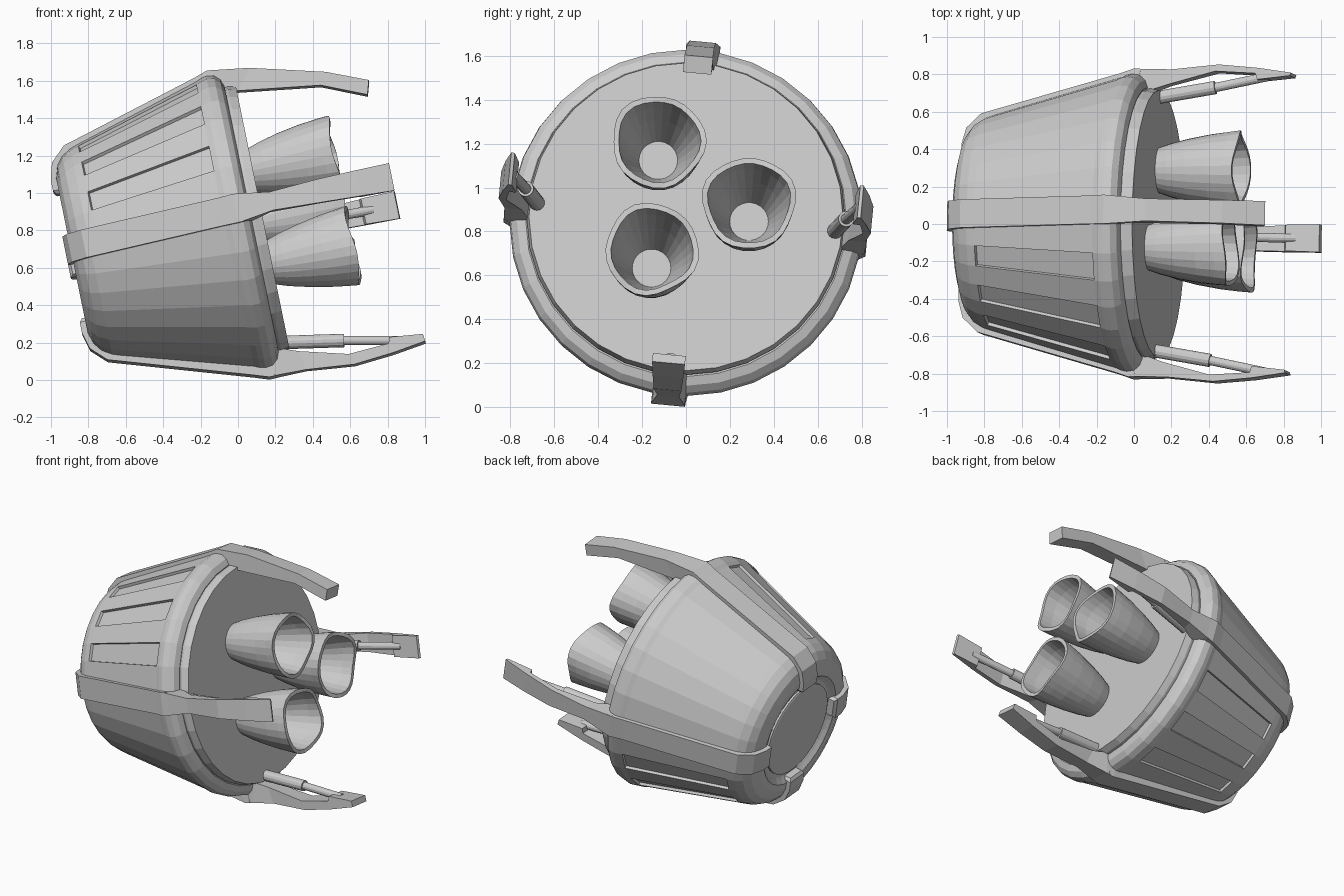
import bpy, bmesh
from math import sin, cos, pi, radians, asin
from mathutils import Matrix, Vector

if "Cube" in bpy.data.objects:
    bpy.data.objects.remove(bpy.data.objects["Cube"])

# Capsule frame: local x runs along the tilted axis, origin at the wide rim
FRAME = Matrix.Translation((0, 0, 0.84)) @ Matrix.Rotation(-asin(0.2), 4, 'Y')
TOP = radians(84.5)            # angle of the top leg, from +y towards up
STEP = 2 * pi / 32             # body segment


def polar(s, r, a, side=0.0):
    return Vector((s, r * cos(a) - side * sin(a), r * sin(a) + side * cos(a)))


def finish(name, bm):
    bmesh.ops.remove_doubles(bm, verts=bm.verts, dist=1e-5)
    bmesh.ops.recalc_face_normals(bm, faces=bm.faces)
    bm.transform(FRAME)
    me = bpy.data.meshes.new(name)
    bm.to_mesh(me)
    bm.free()
    ob = bpy.data.objects.new(name, me)
    bpy.context.collection.objects.link(ob)
    return ob


def lathe(profile, n, start=0.0, warp=None, centre=(0, 0)):
    """Spin (s, r) points round the axis; returns bmesh and faces[row][segment]."""
    bm = bmesh.new()
    rings = []
    for s, r in profile:
        ring = []
        for k in range(n):
            a = start + k * 2 * pi / n
            ss, rr = warp(s, r, a) if warp else (s, r)
            ring.append(bm.verts.new(polar(ss, rr, a) + Vector((0, *centre))))
        rings.append(ring)
    faces = [[bm.faces.new((p[k], p[(k + 1) % n], q[(k + 1) % n], q[k])) for k in range(n)]
             for p, q in zip(rings, rings[1:])]
    bm.faces.new(rings[0])
    bm.faces.new(rings[-1])
    return bm, faces


def loft(name, stations, a, lift=0.0):
    """Rectangular bar: stations are (s_out, r_out, s_in, r_in, half_width)."""
    bm = bmesh.new()
    rings = []
    for so, ro, si, ri, w in stations:
        ro += lift * (so > -0.3)
        rings.append([bm.verts.new(polar(*p)) for p in
                      ((so, ro, a, -w), (so, ro, a, w), (si, ri, a, w), (si, ri, a, -w))])
    for p, q in zip(rings, rings[1:]):
        for k in range(4):
            bm.faces.new((p[k], p[(k + 1) % 4], q[(k + 1) % 4], q[k]))
    bm.faces.new(rings[0])
    bm.faces.new(rings[-1])
    return finish(name, bm)


def rod(name, p, q, radius):
    bm = bmesh.new()
    d = q - p
    m = Matrix.Translation((p + q) / 2) @ d.to_track_quat('Z', 'Y').to_matrix().to_4x4()
    bmesh.ops.create_cone(bm, cap_ends=True, segments=14, radius1=radius, radius2=radius,
                          depth=d.length, matrix=m)
    return finish(name, bm)


# Hull with recessed panels in two opposite quarters
hull = [(-0.875, 0.345), (-0.885, 0.36), (-0.905, 0.385), (-0.905, 0.43), (-0.885, 0.495),
        (-0.85, 0.54), (-0.80, 0.57), (-0.755, 0.585), (-0.07, 0.783), (-0.04, 0.796),
        (-0.01, 0.803), (0.03, 0.797), (0.06, 0.77), (0.075, 0.73), (0.06, 0.69)]
bm, faces = lathe(hull, 32, TOP - STEP / 2)
panels = [faces[7][q + k] for q in (0, 16) for k in (2, 4, 6)]
bmesh.ops.recalc_face_normals(bm, faces=bm.faces)
bmesh.ops.inset_individual(bm, faces=panels, thickness=0.001, depth=0.0)
bmesh.ops.inset_individual(bm, faces=panels, thickness=0.004, depth=-0.018)
finish("hull", bm)

# Nose hatch and engine plate
finish("nose_hatch", lathe([(-0.86, 0.32), (-0.888, 0.32), (-0.893, 0.31)], 32)[0])
finish("engine_plate", lathe([(0.03, 0.715), (0.09, 0.725), (0.135, 0.715)], 32)[0])

# Three dented engine bells
bell = [(0.12, 0.118), (0.20, 0.145), (0.30, 0.17), (0.42, 0.193),
        (0.52, 0.206), (0.58, 0.212), (0.58, 0.187), (0.50, 0.176), (0.36, 0.145), (0.15, 0.088)]
for i in range(3):
    def dent(s, r, a, i=i):
        t = max(0.0, (s - 0.2) / 0.38) ** 2
        return (s + 0.012 * t * sin(3 * a + 2 * i),
                r * (1 + t * (0.03 * sin(3 * a + i) + 0.02 * sin(5 * a + 2 * i))))
    a = radians(-5 + 121 * i)
    finish(f"engine_bell_{i + 1}",
           lathe(bell, 26, 0, dent, (0.288 * cos(a), 0.288 * sin(a)))[0])

# Hull straps, landing legs and pistons
strap = [(-0.92, 0.34, -0.87, 0.34, 0.06), (-0.935, 0.36, -0.88, 0.36, 0.075),
         (-0.935, 0.42, -0.88, 0.41, 0.076), (-0.91, 0.51, -0.86, 0.47, 0.076),
         (-0.83, 0.587, -0.79, 0.54, 0.076), (-0.08, 0.815, -0.08, 0.75, 0.076),
         (0.0, 0.842, -0.02, 0.76, 0.078), (0.035, 0.835, 0.02, 0.75, 0.076)]
leg_open = [(0.0, 0.842, 0.0, 0.74, 0.078), (0.05, 0.84, 0.08, 0.71, 0.072),
            (0.20, 0.84, 0.18, 0.745, 0.05), (0.46, 0.865, 0.44, 0.815, 0.063),
            (0.665, 0.847, 0.66, 0.803, 0.07), (0.675, 0.846, 0.67, 0.77, 0.07),
            (0.855, 0.82, 0.85, 0.79, 0.075)]
leg_bent = [(0.0, 0.842, 0.0, 0.74, 0.078), (0.225, 0.812, 0.14, 0.69, 0.06),
            (0.62, 0.709, 0.58, 0.63, 0.062), (0.838, 0.619, 0.815, 0.53, 0.065)]
for i, name in enumerate(("top", "front", "bottom", "back")):
    a = TOP + i * pi / 2
    lift = 0.01 if i == 2 else -0.014
    loft(name + "_strap", strap, a, lift)
    loft(name + "_leg", leg_open if i else leg_bent, a, lift)
    if i:
        p, q, e = polar(0.12, 0.68, a), polar(0.43, 0.733, a), polar(0.72, 0.793, a)
        rod(name + "_piston_sleeve", p, q, 0.036)
        rod(name + "_piston_rod", q, e, 0.025)
